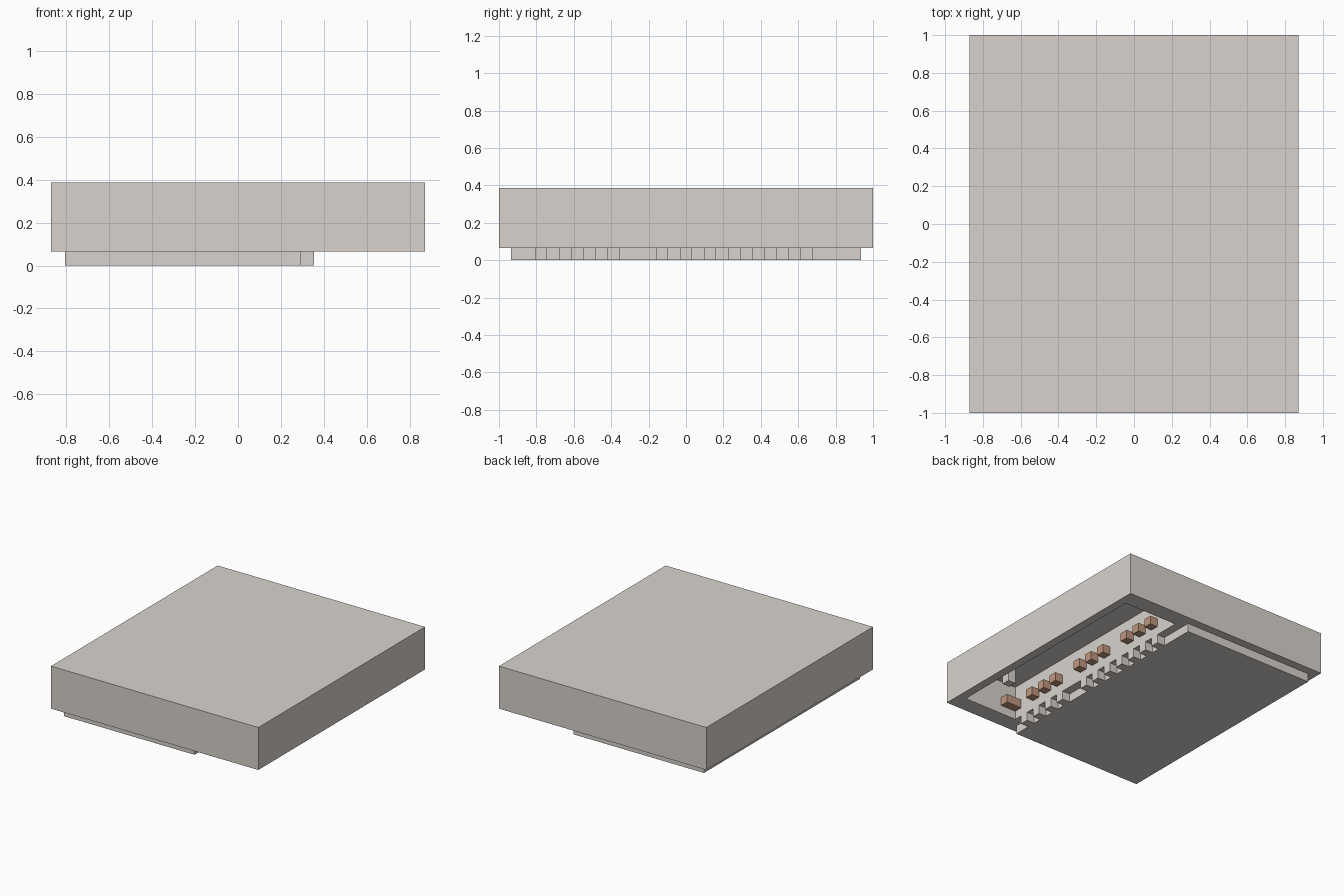
import bpy, bmesh
from mathutils import Vector

old = bpy.data.objects.get("Cube")
if old:
    bpy.data.objects.remove(old, do_unlink=True)

# Whole-number grid: 27 wide, 31 deep, 6 tall
U = 2 / 31
WIDTH, DEPTH, HEIGHT = 27, 31, 6


def place(x, y, z):
    return Vector(((x - WIDTH / 2) * U, (y - DEPTH / 2) * U, z * U))


def material(name, rgb):
    mat = bpy.data.materials.new(name)
    mat.use_nodes = True
    mat.diffuse_color = (*rgb, 1)
    mat.node_tree.nodes["Principled BSDF"].inputs["Base Color"].default_value = (*rgb, 1)
    return mat


warm_grey = material("warm_grey", (0.69, 0.65, 0.61))
brown = material("brown", (0.52, 0.31, 0.21))


def finish(name, bm, mat):
    mesh = bpy.data.meshes.new(name)
    bm.to_mesh(mesh)
    bm.free()
    mesh.materials.append(mat)
    obj = bpy.data.objects.new(name, mesh)
    bpy.context.collection.objects.link(obj)


def add_box(bm, lo, hi):
    """Add a box between two grid corners and return its bottom face."""
    a, b = place(*lo), place(*hi)
    verts = bmesh.ops.create_cube(bm, size=1)["verts"]
    for v in verts:
        v.co = [a[i] if v.co[i] < 0 else b[i] for i in range(3)]
    faces = {f for v in verts for f in v.link_faces}
    return min(faces, key=lambda f: f.calc_center_median().z)


def box(name, lo, hi, mat):
    bm = bmesh.new()
    add_box(bm, lo, hi)
    finish(name, bm, mat)


# Hollow body: outer shell and inner channel joined by the underside rim
bm = bmesh.new()
channel_floor = add_box(bm, (19, 2, 1), (26, 29, 5))
bmesh.ops.reverse_faces(bm, faces=bm.faces[:])
shell_floor = add_box(bm, (0, 0, 1), (WIDTH, DEPTH, HEIGHT))
outer, inner = list(shell_floor.verts), list(channel_floor.verts)
bmesh.ops.delete(bm, geom=[shell_floor, channel_floor], context='FACES_ONLY')
nearest = [min(inner, key=lambda n: (n.co - v.co).length) for v in outer]
for i in range(4):
    j = (i + 1) % 4
    bm.faces.new((outer[i], outer[j], nearest[j], nearest[i]))
finish("body", bm, warm_grey)

# Base plate with a row of teeth along its +x edge
outline = [(1, 1), (18, 1)]
for y in list(range(3, 10, 2)) + list(range(13, 26, 2)):
    outline += [(18, y), (19, y), (19, y + 1), (18, y + 1)]
outline += [(18, 30), (1, 30)]
bm = bmesh.new()
face = bm.faces.new([bm.verts.new(place(x, y, 0)) for x, y in outline])
top = bmesh.ops.extrude_face_region(bm, geom=[face])["geom"]
bmesh.ops.translate(bm, vec=(0, 0, U), verts=[v for v in top if isinstance(v, bmesh.types.BMVert)])
bmesh.ops.recalc_face_normals(bm, faces=bm.faces)
finish("toothed_base_plate", bm, warm_grey)

# Pegs on the channel wall, in three groups of three
for start in (5, 13, 21):
    for y in range(start, start + 5, 2):
        box(f"wall_peg_{y}", (19, y, 2), (20, y + 1, 3), brown)

# Longer peg in the channel corner
box("corner_peg", (19, 2, 2), (21, 3, 3), brown)

# Post hanging from the channel roof
box("channel_post", (24, 7, 1), (25, 8, 5), warm_grey)
